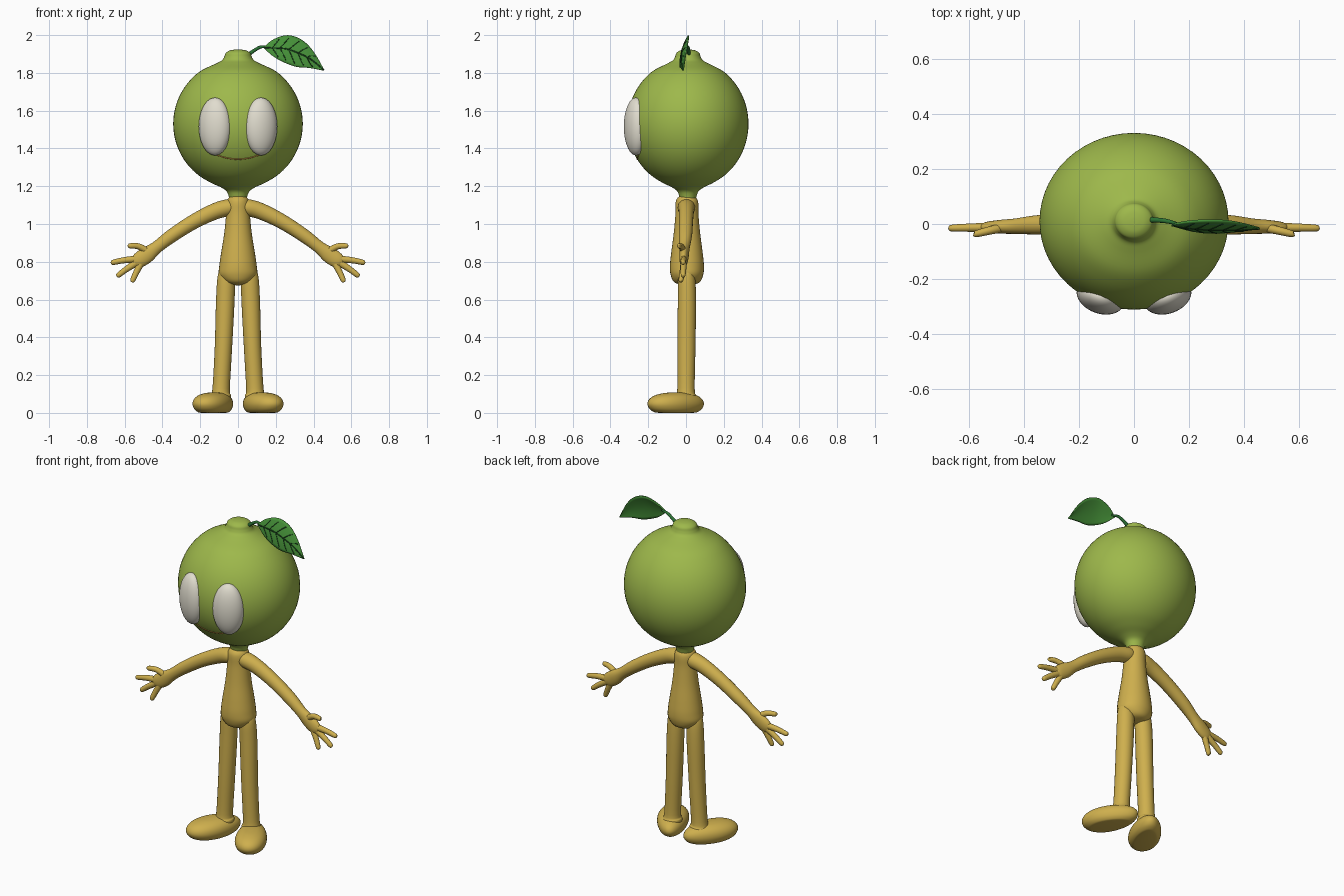
import bpy, bmesh
from math import sin, cos, pi, radians, sqrt
from mathutils import Vector, Matrix

cube = bpy.data.objects.get("Cube")
if cube:
    bpy.data.objects.remove(cube, do_unlink=True)


def material(name, rgb):
    m = bpy.data.materials.new(name)
    m.use_nodes = True
    m.diffuse_color = (*rgb, 1)
    bsdf = next(n for n in m.node_tree.nodes if n.type == 'BSDF_PRINCIPLED')
    bsdf.inputs["Base Color"].default_value = (*rgb, 1)
    bsdf.inputs["Roughness"].default_value = 0.6
    return m


LIME = material("lime_green", (0.34, 0.48, 0.07))
TAN = material("mustard_tan", (0.62, 0.43, 0.075))
WHITE = material("eye_white", (0.75, 0.72, 0.62))
LEAF = material("leaf_green", (0.06, 0.28, 0.04))
STEM = material("stem_green", (0.025, 0.17, 0.035))
VEIN = material("vein_green", (0.012, 0.07, 0.015))
MOUTH = material("mouth_brown", (0.5, 0.25, 0.05))


def spline(points, steps=5):
    """Catmull-Rom through points of any dimension."""
    p = [Vector(q) for q in points]
    p = [2 * p[0] - p[1]] + p + [2 * p[-1] - p[-2]]
    out = []
    for i in range(1, len(p) - 2):
        a, b, c, d = p[i - 1:i + 3]
        for s in range(steps):
            t = s / steps
            out.append(b + (c - a) * (t / 2) + (2 * a - 5 * b + 4 * c - d) * (t * t / 2)
                       + (3 * b - a - 3 * c + d) * (t ** 3 / 2))
    return out + [p[-2]]


def finish(name, bm, mat, mirror=False):
    for f in bm.faces:
        f.smooth = True
    mesh = bpy.data.meshes.new(name)
    bm.to_mesh(mesh)
    bm.free()
    mesh.materials.append(mat)
    ob = bpy.data.objects.new(name, mesh)
    bpy.context.collection.objects.link(ob)
    if mirror:
        ob.modifiers.new("Mirror", 'MIRROR').use_mirror_merge = False
    return ob


def loft(name, rings, mat, mirror=False, sides=24, steps=5, shape=None):
    """Closed tube through elliptical rings given as (x, y, z, radius, depth radius)."""
    rings = spline(rings, steps)
    centres = [Vector(r[:3]) for r in rings]
    bm = bmesh.new()
    loops = []
    for i, r in enumerate(rings):
        t = (centres[min(i + 1, len(rings) - 1)] - centres[max(i - 1, 0)]).normalized()
        u = Vector((0, 1, 0)).cross(t).normalized()
        v = t.cross(u)
        a, b = max(r[3], 0.001), max(r[4], 0.001)
        loops.append([bm.verts.new(centres[i] + u * a * cos(k * 2 * pi / sides)
                                   + v * b * sin(k * 2 * pi / sides)) for k in range(sides)])
    for lo, hi in zip(loops, loops[1:]):
        for k in range(sides):
            n = (k + 1) % sides
            bm.faces.new((lo[k], lo[n], hi[n], hi[k]))
    bm.faces.new(loops[0][::-1])
    bm.faces.new(loops[-1])
    if shape:
        shape(bm)
    bmesh.ops.recalc_face_normals(bm, faces=bm.faces)
    return finish(name, bm, mat, mirror)


# Round fruit head with neck and crown nub
R, HZ, HY, SQ = 0.343, 1.53, 0.01, 0.935
profile = [(1.12, 0.044), (1.15, 0.05), (1.175, 0.062), (1.195, 0.092)]
profile += [(HZ + R * sin(radians(d)), R * cos(radians(d))) for d in range(-65, 61, 12)]
profile += [(1.848, 0.12), (1.866, 0.086), (1.885, 0.073), (1.905, 0.065),
            (1.918, 0.045), (1.923, 0.02), (1.924, 0.001)]
loft("head", [(0, HY, z, r, r * SQ) for z, r in profile], LIME, sides=56)

# Bulging eyes
bm = bmesh.new()
bmesh.ops.create_uvsphere(bm, u_segments=40, v_segments=24, radius=1, matrix=(
    Matrix.Translation((0.122, -0.265, 1.516)) @ Matrix.Rotation(radians(20), 4, 'Z')
    @ Matrix.Diagonal((0.089, 0.06, 0.153, 1))))
finish("eyes", bm, WHITE, mirror=True)


# Thin smile following the head surface
def smile(s):
    x, z = 0.11 * s, 1.343 + 0.022 * s * s
    return (x, HY - SQ * sqrt(R * R - x * x - (z - HZ) ** 2), z, 0.0035, 0.003)


loft("mouth", [smile(i / 6) for i in range(-6, 7)], MOUTH, sides=8, steps=3)

# Torso
loft("torso", [(0, 0.005, z, a, b) for z, a, b in (
    (0.675, 0.01, 0.01), (0.69, 0.065, 0.065), (0.73, 0.1, 0.086), (0.78, 0.099, 0.09),
    (0.85, 0.089, 0.083), (0.95, 0.073, 0.07), (1.05, 0.063, 0.061), (1.11, 0.06, 0.06),
    (1.135, 0.052, 0.052), (1.15, 0.035, 0.035))], TAN, sides=32)

# Legs
loft("legs", [
    (0.058, 0.003, 0.77, 0.02, 0.02), (0.061, 0.003, 0.73, 0.045, 0.043),
    (0.067, 0.005, 0.6, 0.049, 0.048), (0.077, 0.002, 0.35, 0.046, 0.048),
    (0.089, 0.0, 0.13, 0.046, 0.046), (0.09, 0.0, 0.09, 0.054, 0.054),
    (0.09, 0.0, 0.05, 0.05, 0.05)], TAN, mirror=True)


# Splayed feet, wider at the toes
def place_foot(bm):
    for v in bm.verts:
        v.co.x *= 1 - v.co.y
    bm.transform(Matrix.Translation((0.127, -0.053, 0)) @ Matrix.Rotation(radians(28), 4, 'Z'))


loft("feet", [(0, 0, z, 0.086 * s, 0.163 * s) for z, s in (
    (0.0, 0.6), (0.004, 0.76), (0.02, 0.92), (0.045, 1.0), (0.07, 0.95),
    (0.09, 0.78), (0.103, 0.5), (0.108, 0.2), (0.109, 0.01))],
    TAN, mirror=True, sides=36, shape=place_foot)

# Arms ending in flattened palms
loft("arms", [
    (0.0, 0.002, 1.09, 0.03, 0.035), (0.05, 0.002, 1.087, 0.044, 0.046),
    (0.127, 0.002, 1.065, 0.043, 0.04), (0.238, 0.0, 1.01, 0.039, 0.037),
    (0.35, -0.003, 0.938, 0.036, 0.035), (0.43, -0.008, 0.877, 0.033, 0.028),
    (0.485, -0.01, 0.835, 0.043, 0.025), (0.535, -0.013, 0.802, 0.037, 0.02),
    (0.56, -0.014, 0.786, 0.005, 0.005)], TAN, mirror=True)

# Thumb and three fingers: base, middle and tip as (x, z), then tip depth
fingers = {
    "thumbs": ((0.47, 0.85), (0.525, 0.881), (0.583, 0.885), -0.036),
    "upper_fingers": ((0.53, 0.815), (0.605, 0.808), (0.674, 0.794), -0.015),
    "middle_fingers": ((0.53, 0.80), (0.592, 0.76), (0.642, 0.722), -0.015),
    "lower_fingers": ((0.51, 0.80), (0.538, 0.745), (0.562, 0.692), -0.027),
}
for name, (base, mid, tip, y) in fingers.items():
    b, m, t = Vector(base), Vector(mid), Vector(tip)
    near = m.lerp(t, 0.85)
    loft(name, [(b.x, -0.012, b.y, 0.019, 0.017), (m.x, (y - 0.012) / 2, m.y, 0.016, 0.015),
                (near.x, y, near.y, 0.013, 0.012), (t.x, y, t.y, 0.002, 0.002)],
         TAN, mirror=True, sides=14)

# Leaf stalk
loft("leaf_stalk", [(0.05, 0.015, 1.893, 0.011, 0.011), (0.085, 0.014, 1.918, 0.009, 0.009),
                    (0.12, 0.01, 1.937, 0.008, 0.008), (0.16, 0.0, 1.937, 0.005, 0.005)],
     STEM, sides=12)

# Leaf blade between an upper and a lower edge
N, M = 25, 10
upper = spline([(0.137, 1.936), (0.19, 1.977), (0.265, 1.998), (0.34, 1.972),
                (0.40, 1.91), (0.455, 1.816)])
lower = spline([(0.137, 1.93), (0.19, 1.885), (0.245, 1.855), (0.31, 1.832),
                (0.38, 1.826), (0.455, 1.812)])


def leaf(u, v):
    i = min(int(u * N), N - 1)
    f = u * N - i
    hi, lo = upper[i].lerp(upper[i + 1], f), lower[i].lerp(lower[i + 1], f)
    p = lo.lerp(hi, v)
    y = -0.003 - 0.012 * u + 0.3 * (p.y - (hi.y + lo.y) / 2) - 0.01 * sin(pi * v) * sin(pi * u)
    return Vector((p.x, y, p.y))


bm = bmesh.new()
grid = [[bm.verts.new(leaf(i / N, j / M)) for j in range(M + 1)] for i in range(N + 1)]
for i in range(N):
    for j in range(M):
        bm.faces.new((grid[i][j], grid[i + 1][j], grid[i + 1][j + 1], grid[i][j + 1]))
blade = finish("leaf", bm, LEAF)
solid = blade.modifiers.new("Thickness", 'SOLIDIFY')
solid.thickness, solid.offset = 0.007, 0


# Leaf veins: one midrib and slanted side veins on the front
def vein(name, path, r):
    loft(name, [(*(leaf(u, v) - Vector((0, 0.003, 0))), r, 0.003) for u, v in path],
         VEIN, sides=6, steps=3)


vein("midrib", [(i / 10, 0.5) for i in range(11)], 0.004)
for k in range(5):
    u = 0.16 + 0.14 * k
    for side, word in ((1, "upper"), (-1, "lower")):
        vein(f"{word}_vein_{k + 1}",
             [(u + 0.12 * s, 0.5 + side * 0.4 * s) for s in (0, 0.35, 0.7, 1)], 0.0025)
